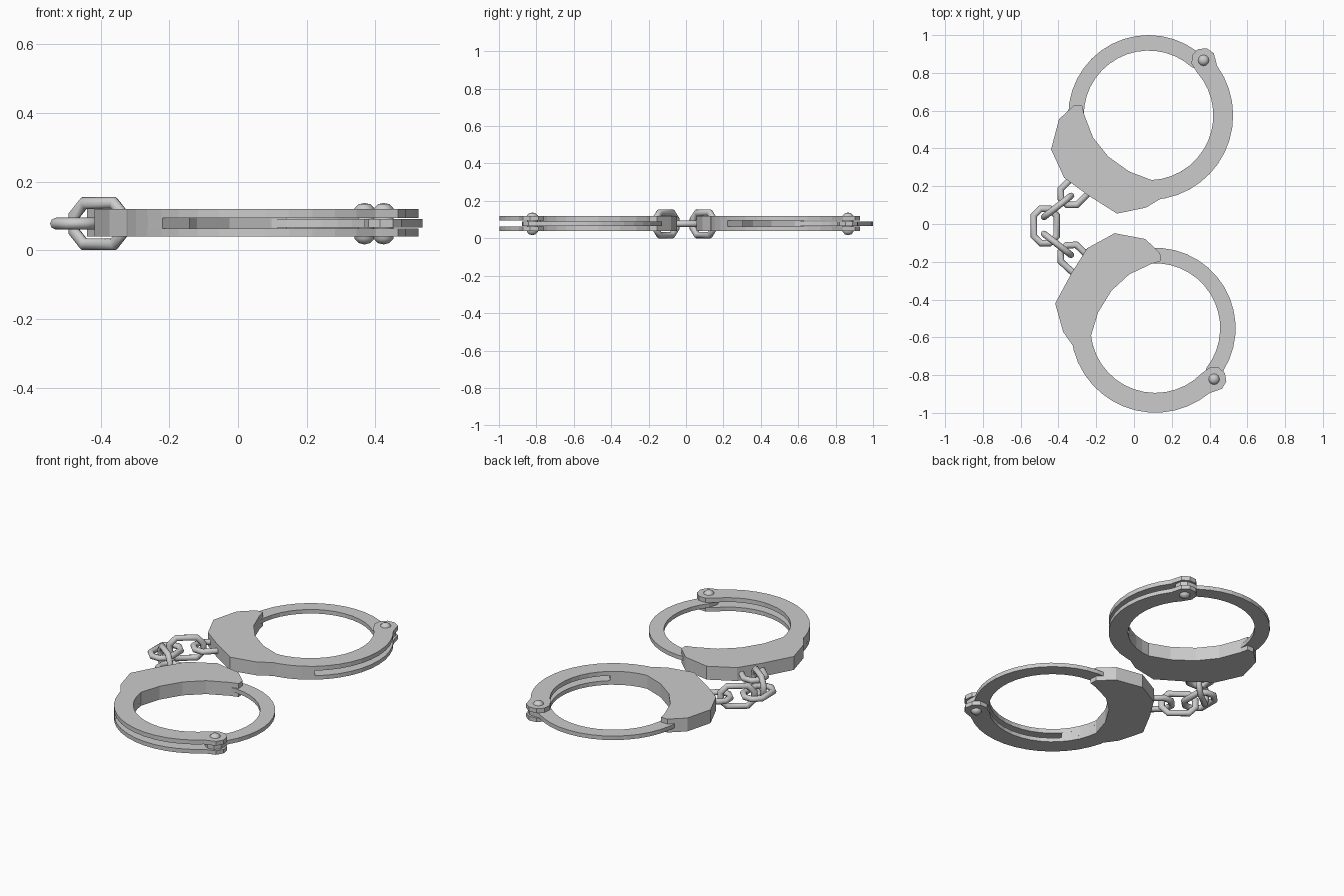
import bpy, bmesh, math
from mathutils import Matrix, Vector

if "Cube" in bpy.data.objects:
    bpy.data.objects.remove(bpy.data.objects["Cube"])

R_IN, R_ARM, R_PLATE = 0.343, 0.425, 0.448
HINGE_R, HINGE_A = 0.412, 45
Z_MID = 0.0775


def polar(r, deg):
    a = math.radians(deg)
    return (r * math.cos(a), r * math.sin(a))


def arc(r, a0, a1, step=9):
    n = max(1, round(abs(a1 - a0) / step))
    return [polar(r, a0 + (a1 - a0) * i / n) for i in range(n + 1)]


def lug(r, angles):
    cx, cy = polar(HINGE_R, HINGE_A)
    return [(cx + x, cy + y) for x, y in (polar(r, HINGE_A + a) for a in angles)]


def finish(name, bm, matrix):
    bmesh.ops.recalc_face_normals(bm, faces=bm.faces)
    me = bpy.data.meshes.new(name)
    bm.to_mesh(me)
    bm.free()
    ob = bpy.data.objects.new(name, me)
    ob.matrix_world = matrix
    bpy.context.collection.objects.link(ob)
    return ob


def slab(name, outline, z0, z1, matrix):
    """Flat outline extruded from z0 to z1."""
    bm = bmesh.new()
    face = bm.faces.new([bm.verts.new((x, y, z0)) for x, y in outline])
    ext = bmesh.ops.extrude_face_region(bm, geom=[face])
    bmesh.ops.translate(bm, vec=(0, 0, z1 - z0),
                        verts=[v for v in ext["geom"] if isinstance(v, bmesh.types.BMVert)])
    return finish(name, bm, matrix)


def rivet(name, matrix):
    """Domed pin turned around the hinge axis."""
    profile = [(0, .138), (.017, .134), (.029, .122), (.029, .034), (.017, .021), (0, .017)]
    bm = bmesh.new()
    vs = [bm.verts.new((r, 0, z)) for r, z in profile]
    es = [bm.edges.new(p) for p in zip(vs, vs[1:])]
    bmesh.ops.spin(bm, geom=vs + es, cent=(0, 0, 0), axis=(0, 0, 1),
                   angle=math.tau, steps=12, use_merge=False)
    bmesh.ops.remove_doubles(bm, verts=bm.verts, dist=1e-4)
    ob = finish(name, bm, matrix @ Matrix.Translation((*polar(HINGE_R, HINGE_A), 0)))
    ob.data.shade_smooth()


def link(name, x, y, deg, upright):
    """Octagonal chain link, long axis at deg in plan."""
    a, b, c, wire, sides = 0.091, 0.060, 0.036, 0.0172, 8
    path = [(a, c - b), (a, b - c), (a - c, b), (c - a, b),
            (-a, b - c), (-a, c - b), (c - a, -b), (a - c, -b)]
    bm = bmesh.new()
    rings = []
    for i, p in enumerate(path):
        p = Vector((*p, 0))
        d0 = (p - Vector((*path[i - 1], 0))).normalized()
        d1 = (Vector((*path[(i + 1) % 8], 0)) - p).normalized()
        tan = (d0 + d1).normalized()
        side = Vector((tan.y, -tan.x, 0)) / tan.dot(d1)   # mitred corner
        rings.append([bm.verts.new(p + side * wire * math.cos(t) + Vector((0, 0, wire * math.sin(t))))
                      for t in (math.tau * k / sides for k in range(sides))])
    for i in range(8):
        r0, r1 = rings[i], rings[(i + 1) % 8]
        for k in range(sides):
            j = (k + 1) % sides
            bm.faces.new((r0[k], r1[k], r1[j], r0[j]))
    m = Matrix.Translation((x, y, Z_MID)) @ Matrix.Rotation(math.radians(deg), 4, 'Z')
    if upright:
        m = m @ Matrix.Rotation(math.pi / 2, 4, 'X')
    finish(name, bm, m).data.shade_smooth()


def cuff(prefix, x, y, deg):
    m = Matrix.Translation((x, y, 0)) @ Matrix.Rotation(math.radians(deg), 4, 'Z')
    # lock housing
    body = [(-.394, .053), (-.474, -.02), (-.516, -.18), (-.447, -.33), (-.325, -.42),
            (-.167, -.52), (-.013, -.488), (.061, -.443), (.059, -.400), (.013, -.341),
            (-.103, -.297), (-.214, -.2175), (-.294, -.117), (-.341, .005), (-.352, .053)]
    slab(prefix + "_lock_housing", body, .04, .12, m)
    # pair of fixed cheek plates ending in hinge lugs
    plate = (arc(R_PLATE, 272, 396) + lug(.066, (-50, -10, 30, 70, 110, 150))
             + arc(R_IN, 402, 272))
    slab(prefix + "_lower_cheek_plate", plate, .04, .064, m)
    slab(prefix + "_upper_cheek_plate", plate, .094, .12, m)
    # solid web joining the plates near the housing
    slab(prefix + "_plate_web", arc(R_PLATE, 272, 308) + arc(R_IN, 308, 272), .06, .098, m)
    # swinging single arm
    arm = (arc(R_ARM, 198, 54) + lug(.056, (60, 20, -20, -60, -100, -140))
           + arc(R_IN, 48, 198))
    slab(prefix + "_swing_arm", arm, .067, .091, m)
    rivet(prefix + "_hinge_rivet", m)


# two cuffs, the second turned about its own centre
cuff("rear_cuff", .077, .575, 0)
cuff("front_cuff", .113, -.551, -86)

# chain: swivel eyelets, upright links and the middle link
link("rear_eyelet", -.306, .182, 45, False)
link("rear_chain_link", -.405, .093, 38, True)
link("middle_chain_link", -.47, -.01, 90, False)
link("front_chain_link", -.405, -.108, -38, True)
link("front_eyelet", -.306, -.192, -43, False)
